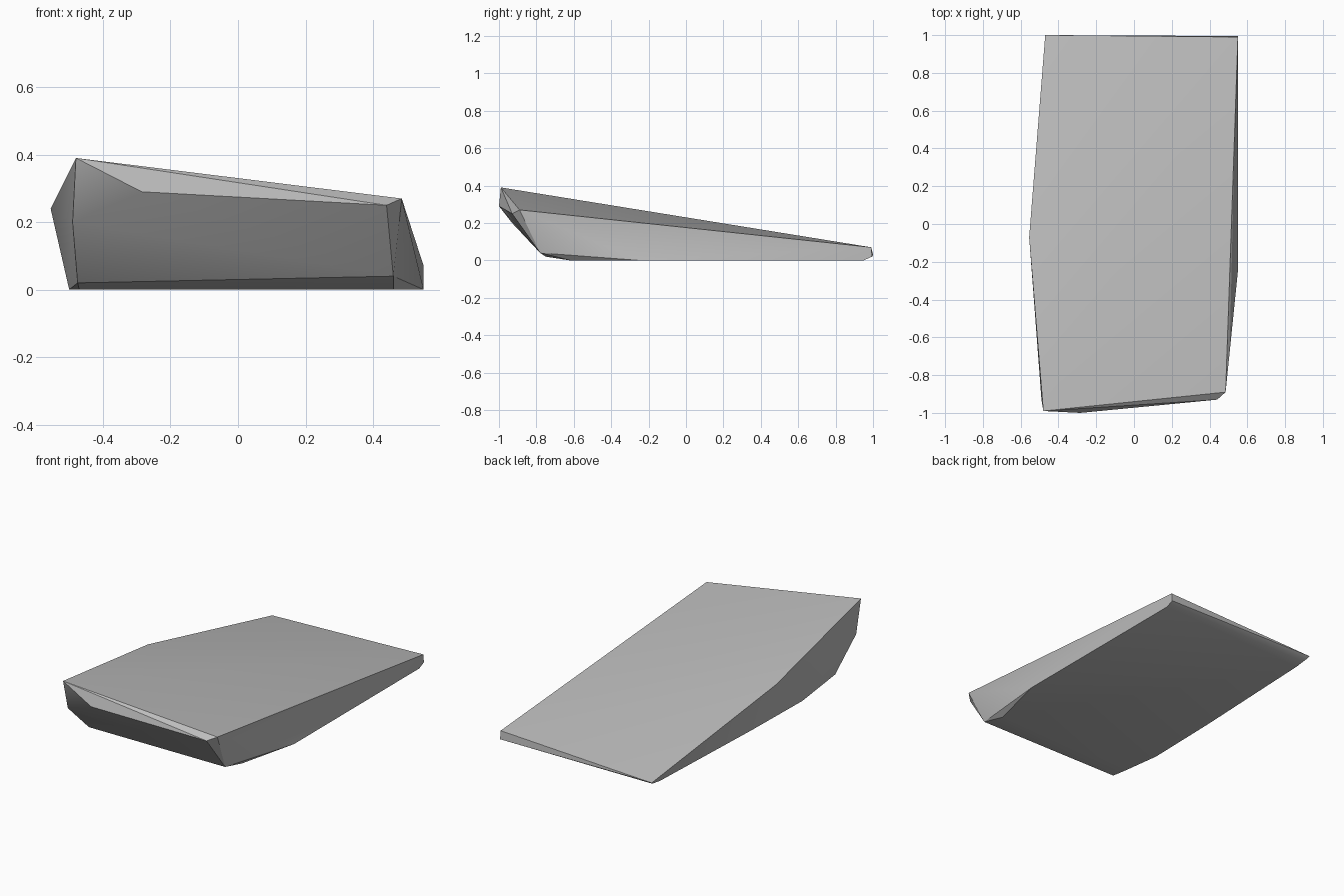
import bpy
import bmesh
import math

# Remove the default cube
default_cube = bpy.data.objects.get("Cube")
if default_cube:
    bpy.data.objects.remove(default_cube, do_unlink=True)


def make_material(name, color):
    material = bpy.data.materials.new(name)
    material.use_nodes = True
    material.diffuse_color = color
    shader = material.node_tree.nodes["Principled BSDF"]
    shader.inputs["Base Color"].default_value = color
    return material


def hull_object(name, outlines, material):
    """Wrap a convex shell around several corner outlines."""
    shell = bmesh.new()
    for outline in outlines:
        for corner in outline:
            shell.verts.new(corner)
    result = bmesh.ops.convex_hull(shell, input=shell.verts[:], use_existing_faces=False)
    leftovers = [v for v in shell.verts if not v.link_faces]
    bmesh.ops.delete(shell, geom=leftovers, context="VERTS")
    bmesh.ops.recalc_face_normals(shell, faces=shell.faces[:])

    mesh = bpy.data.meshes.new(name)
    shell.to_mesh(mesh)
    shell.free()
    mesh.materials.append(material)
    item = bpy.data.objects.new(name, mesh)
    bpy.context.collection.objects.link(item)
    return item


# Sloping top slab outline
top_rim = [
    (-0.48, -0.99, 0.39), (0.485, -0.89, 0.27), (0.55, 0.99, 0.07),
    (-0.47, 1.0, 0.03), (-0.555, -0.07, 0.24),
]

# Chipped front face, upper ledge then lower edge
front_chip = [
    (-0.285, -1.0, 0.29), (0.44, -0.93, 0.25), (-0.49, -0.93, 0.2),
    (0.46, -0.78, 0.04), (-0.475, -0.75, 0.02),
]

# Flat underside with a small bevel at the back
underside = [
    (-0.47, -0.62, 0), (0.46, -0.62, 0), (0.55, -0.25, 0), (0.55, 0.95, 0),
    (-0.5, -0.4, 0), (-0.49, 0.07, 0), (-0.455, 0.9, 0),
]
back_lip = [(0.55, 0.995, 0.02), (-0.46, 0.98, 0.015)]

stone_grey = make_material("stone grey", (0.5, 0.5, 0.5, 1))
rock = hull_object("rock_slab", [top_rim, front_chip, underside, back_lip], stone_grey)

# Smooth the gentle bends and keep the chipped edges sharp
bpy.ops.object.select_all(action="DESELECT")
rock.select_set(True)
bpy.context.view_layer.objects.active = rock
bpy.ops.object.shade_smooth_by_angle(angle=math.radians(30))
